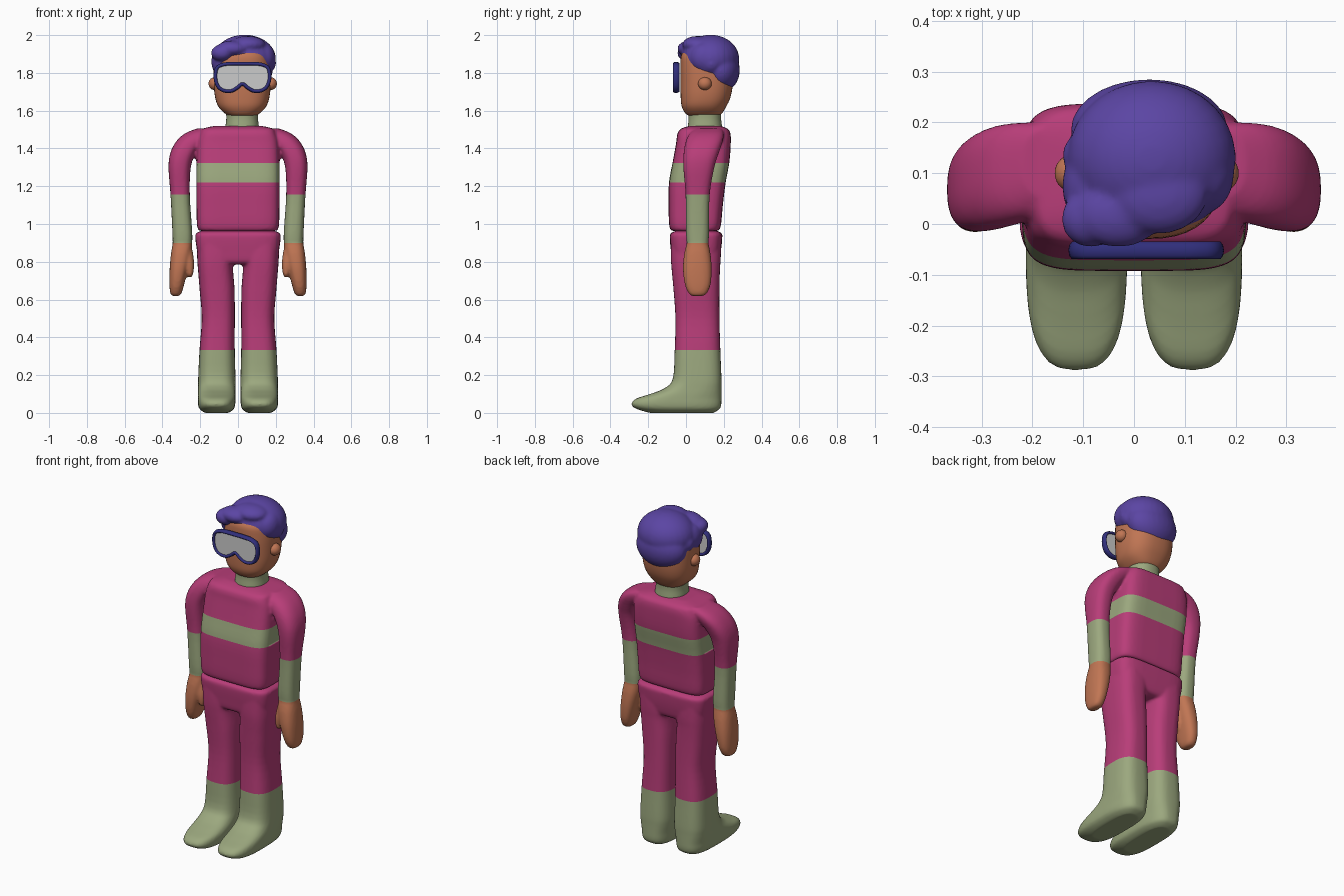
import bpy, bmesh, math
from mathutils import Vector, Matrix

if "Cube" in bpy.data.objects:
    bpy.data.objects.remove(bpy.data.objects["Cube"])


def material(name, rgb):
    m = bpy.data.materials.new(name)
    m.use_nodes = True
    m.diffuse_color = (*rgb, 1)
    m.node_tree.nodes["Principled BSDF"].inputs["Base Color"].default_value = (*rgb, 1)
    return m


PINK = material("magenta_cloth", (0.48, 0.047, 0.19))
GREEN = material("sage_cloth", (0.33, 0.39, 0.21))
SKIN = material("skin", (0.53, 0.18, 0.088))
HAIR = material("purple_hair", (0.105, 0.06, 0.37))
NAVY = material("navy_frame", (0.03, 0.028, 0.2))
LENS = material("grey_lens", (0.6, 0.6, 0.6))


def spline(p, steps, closed=False):
    """Catmull-Rom curve through equal-length tuples."""
    n, out = len(p), []
    pick = (lambda i: p[i % n]) if closed else (lambda i: p[min(max(i, 0), n - 1)])
    for i in range(n if closed else n - 1):
        a, b, c, d = (pick(i + k) for k in (-1, 0, 1, 2))
        for s in range(steps):
            t = s / steps
            out.append(tuple(
                q + 0.5 * t * (r - o + t * (2 * o - 5 * q + 4 * r - u + t * (3 * (q - r) + u - o)))
                for o, q, r, u in zip(a, b, c, d)))
    return out if closed else out + [p[-1]]


def loft(bm, rows, power, sign=1, sides=40):
    """Stack rounded-box rings given as (z, x0, x1, y0, y1)."""
    rings = []
    for z, x0, x1, y0, y1 in spline(rows, 4):
        ring = []
        for k in range(sides):
            a = math.tau * k / sides
            c, s = math.cos(a), math.sin(a)
            x = (x0 + x1) / 2 + (x1 - x0) / 2 * math.copysign(abs(c) ** (2 / power), c)
            y = (y0 + y1) / 2 + (y1 - y0) / 2 * math.copysign(abs(s) ** (2 / power), s)
            ring.append(bm.verts.new((x * sign, y, z)))
        rings.append(ring)
    for lo, hi in zip(rings, rings[1:]):
        for k in range(sides):
            j = (k + 1) % sides
            bm.faces.new((lo[k], lo[j], hi[j], hi[k]))
    bm.faces.new(rings[0])
    bm.faces.new(rings[-1])


def ball(bm, centre, radii):
    bmesh.ops.create_uvsphere(bm, u_segments=28, v_segments=18, radius=1,
                              matrix=Matrix.Translation(centre) @ Matrix.Diagonal((*radii, 1)))


def finish(name, bm, mats, smooth=True):
    bmesh.ops.recalc_face_normals(bm, faces=bm.faces[:])
    for f in bm.faces:
        f.smooth = smooth
    me = bpy.data.meshes.new(name)
    bm.to_mesh(me)
    bm.free()
    ob = bpy.data.objects.new(name, me)
    bpy.context.collection.objects.link(ob)
    for m in mats:
        me.materials.append(m)
    return ob


def fuse(ob, voxel, rounds):
    """Melt overlapping pieces into one soft skin."""
    r = ob.modifiers.new("melt", 'REMESH')
    r.mode, r.voxel_size, r.use_smooth_shade = 'VOXEL', voxel, True
    s = ob.modifiers.new("soften", 'SMOOTH')
    s.factor, s.iterations = 0.5, rounds
    dg = bpy.context.evaluated_depsgraph_get()
    me = bpy.data.meshes.new_from_object(ob.evaluated_get(dg))
    ob.modifiers.clear()
    ob.data = me
    return ob


def paint(ob, mats, heights, rule):
    """Cut clean level lines, then colour faces by position."""
    bm = bmesh.new()
    bm.from_mesh(ob.data)
    for z in heights:
        bmesh.ops.bisect_plane(bm, geom=bm.verts[:] + bm.edges[:] + bm.faces[:],
                               plane_co=(0, 0, z), plane_no=(0, 0, 1))
    for f in bm.faces:
        f.smooth = True
        f.material_index = rule(f.calc_center_median())
    ob.data.materials.clear()
    for m in mats:
        ob.data.materials.append(m)
    bm.to_mesh(ob.data)
    bm.free()


# Torso, arms and hands
bm = bmesh.new()
loft(bm, [(0.963, -.19, .19, -.06, .155), (0.98, -.215, .215, -.087, .182), (1.1, -.22, .22, -.092, .195),
          (1.22, -.221, .221, -.09, .21), (1.33, -.22, .22, -.07, .23), (1.43, -.215, .215, -.052, .237),
          (1.48, -.2, .2, -.045, .235), (1.505, -.185, .185, -.025, .22), (1.52, -.12, .12, .02, .18)], 5)
for side in (-1, 1):
    # arm
    loft(bm, [(0.87, .245, .345, .01, .115), (0.95, .242, .347, .0, .122), (1.15, .255, .357, -.002, .125),
              (1.3, .25, .368, -.014, .15), (1.38, .22, .357, -.012, .175), (1.44, .17, .325, .0, .195),
              (1.48, .12, .28, .02, .2), (1.505, .1, .22, .05, .19)], 2.6, side)
    # palm with fingers
    loft(bm, [(0.618, .315, .345, .035, .085), (0.632, .3, .358, .015, .11), (0.68, .285, .363, -.006, .13),
              (0.76, .265, .362, -.016, .136), (0.84, .248, .355, -.01, .13), (0.9, .242, .345, .005, .118)], 2.5, side)
    # thumb
    loft(bm, [(0.718, .247, .262, .02, .05), (0.735, .238, .27, .005, .065), (0.79, .232, .285, .0, .075),
              (0.86, .24, .31, .01, .085)], 2.2, side)
suit = fuse(finish("torso_and_arms", bm, [PINK]), 0.008, 5)


def suit_colour(c):
    if abs(c.x) > 0.235 or c.z < 0.955:
        return 2 if c.z < 0.9 else 1 if c.z < 1.155 else 0
    return 1 if 1.22 < c.z < 1.322 else 0


paint(suit, [PINK, GREEN, SKIN], (0.9, 1.155, 1.22, 1.322), suit_colour)

# Trousers and boots
bm = bmesh.new()
loft(bm, [(0.785, -.15, .15, -.04, .14), (0.8, -.2, .2, -.07, .17), (0.86, -.217, .217, -.08, .185),
          (0.93, -.226, .226, -.086, .192), (0.952, -.22, .22, -.08, .188), (0.965, -.19, .19, -.05, .16)], 4.5)
for side in (-1, 1):
    loft(bm, [(0.0, .05, .175, -.19, .145), (0.02, .022, .203, -.26, .178), (0.045, .015, .212, -.289, .187),
              (0.075, .013, .213, -.265, .188), (0.1, .013, .213, -.19, .188), (0.13, .013, .212, -.115, .188),
              (0.18, .013, .211, -.07, .188), (0.33, .017, .204, -.06, .182), (0.5, .017, .192, -.056, .177),
              (0.65, .018, .203, -.066, .177), (0.76, .026, .212, -.076, .18), (0.82, .02, .216, -.08, .184),
              (0.92, .02, .22, -.08, .186)], 2.9, side)
legs = fuse(finish("trousers_and_boots", bm, [PINK]), 0.008, 5)
paint(legs, [PINK, GREEN], (0.332,), lambda c: 1 if c.z < 0.332 else 0)

# Collar
bm = bmesh.new()
loft(bm, [(1.47, -.07, .115, .005, .195), (1.52, -.066, .11, .01, .19), (1.56, -.062, .106, .014, .186),
          (1.61, -.064, .108, .012, .188)], 2.3)
finish("collar", bm, [GREEN])

# Head
bm = bmesh.new()
loft(bm, [(1.572, -.04, .085, .025, .165), (1.582, -.065, .11, .0, .187), (1.62, -.103, .148, -.022, .212),
          (1.67, -.121, .166, -.028, .235), (1.74, -.128, .173, -.029, .248), (1.84, -.127, .172, -.029, .25),
          (1.9, -.105, .155, -.022, .24), (1.94, -.05, .1, .03, .19)], 2.5)
finish("head", bm, [SKIN])

# Ears
for side, label in ((-1, "right_ear"), (1, "left_ear")):
    bm = bmesh.new()
    ball(bm, (0.025 + side * 0.148, 0.1, 1.743), (0.033, 0.036, 0.034))
    finish(label, bm, [SKIN])

# Hair: crown, nape, sides and a swept fringe
bm = bmesh.new()
for centre, radii in [
    ((.035, .13, 1.875), (.166, .152, .127)),
    ((.03, .185, 1.815), (.155, .1, .118)),
    ((.03, .135, 1.85), (.172, .085, .09)),
    ((-.095, .075, 1.86), (.046, .075, .075)),
    ((.135, .1, 1.88), (.062, .08, .08)),
    ((-.085, .01, 1.905), (.058, .056, .045)),
    ((-.03, .02, 1.928), (.085, .066, .043)),
    ((.05, .06, 1.95), (.095, .08, .045)),
]:
    ball(bm, centre, radii)
fuse(finish("hair", bm, [HAIR]), 0.008, 8)

# Goggles: half outline mirrored about the nose
half = [(0, 1.742), (.028, 1.722), (.06, 1.705), (.1, 1.707), (.13, 1.73),
        (.143, 1.775), (.135, 1.825), (.1, 1.844), (.05, 1.848)]
outline = half + [(0, 1.848)] + [(-x, z) for x, z in reversed(half[1:])]
points = [(x + 0.024, z) for x, z in spline(outline, 5, True)]

bm = bmesh.new()
face = bm.faces.new([bm.verts.new((x, -0.06, z)) for x, z in points])
lift = bmesh.ops.extrude_face_region(bm, geom=[face])
bmesh.ops.translate(bm, vec=(0, 0.018, 0), verts=[v for v in lift["geom"] if isinstance(v, bmesh.types.BMVert)])
finish("goggle_lens", bm, [LENS], smooth=False)

# Goggle rim: oval section swept round the outline
bm = bmesh.new()
n, rings = len(points), []
for i, (x, z) in enumerate(points):
    a, b = points[i - 1], points[(i + 1) % n]
    out = Vector((b[1] - a[1], 0, a[0] - b[0])).normalized()
    rings.append([bm.verts.new(Vector((x, -0.052, z)) + out * 0.01 * math.cos(t) + Vector((0, 0.018 * math.sin(t), 0)))
                  for t in (math.tau * k / 10 for k in range(10))])
for i in range(n):
    p, q = rings[i], rings[(i + 1) % n]
    for k in range(10):
        j = (k + 1) % 10
        bm.faces.new((p[k], p[j], q[j], q[k]))
finish("goggle_rim", bm, [NAVY])
